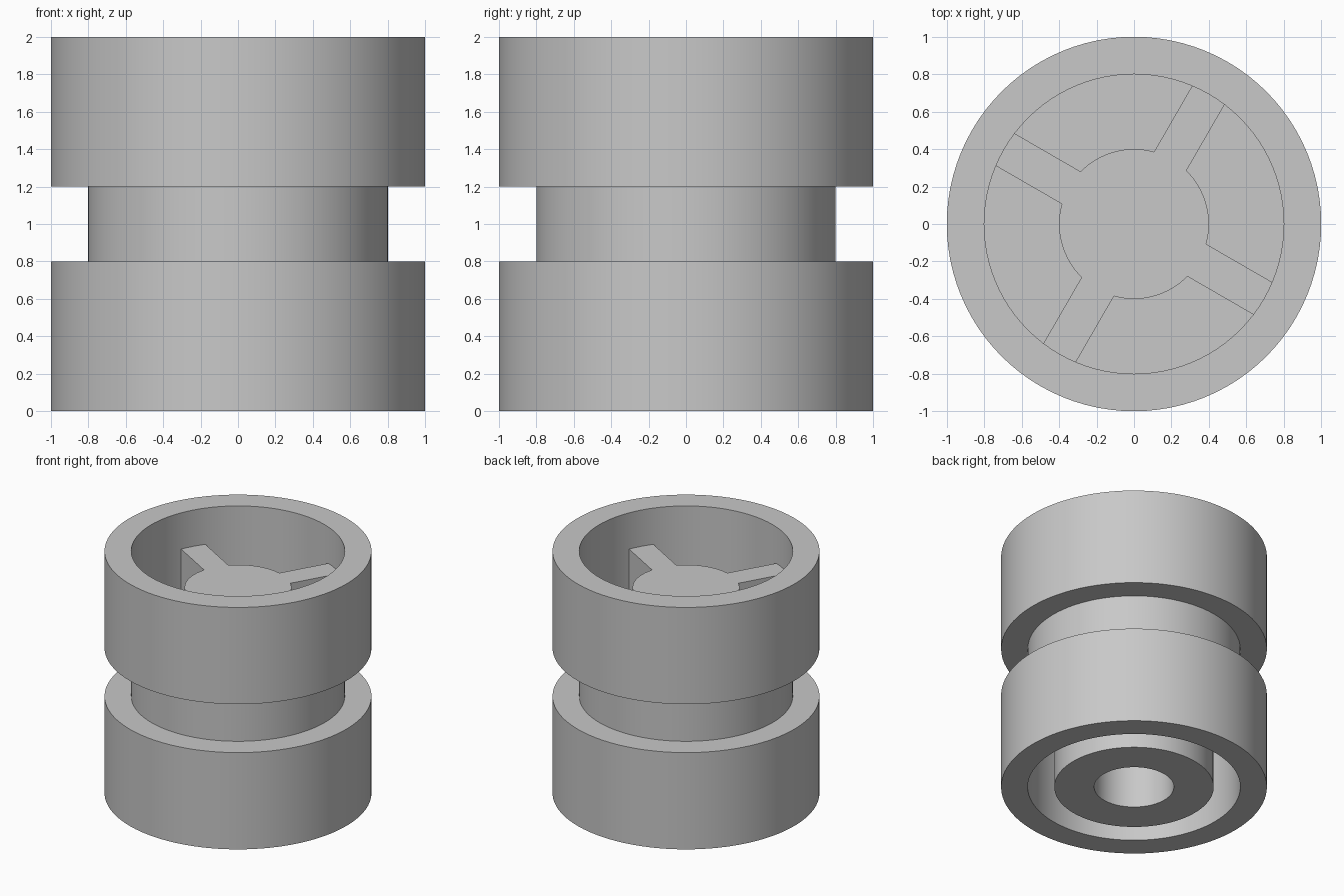
import bpy
import bmesh
from math import cos, sin, pi, radians
from mathutils import Matrix, Vector

cube = bpy.data.objects.get("Cube")
if cube:
    bpy.data.objects.remove(cube, do_unlink=True)

SIDES = 96
FLOOR, HUB_TOP = 1.2, 1.7

# One plain grey for the whole model
grey = bpy.data.materials.new("light grey")
grey.use_nodes = True
colour = (0.58, 0.58, 0.58, 1)
grey.diffuse_color = colour
grey.node_tree.nodes["Principled BSDF"].inputs["Base Color"].default_value = colour


def add_object(name, bm):
    mesh = bpy.data.meshes.new(name)
    bm.to_mesh(mesh)
    bm.free()
    mesh.materials.append(grey)
    obj = bpy.data.objects.new(name, mesh)
    bpy.context.collection.objects.link(obj)
    return obj


def lathe(name, profile):
    """Turn (radius, height) points round z; the two ends are closed flat."""
    bm = bmesh.new()
    rings = []
    for r, z in profile:
        angles = [2 * pi * i / SIDES for i in range(SIDES)]
        rings.append([bm.verts.new((r * cos(a), r * sin(a), z)) for a in angles])
    for low, high in zip(rings, rings[1:]):
        for i in range(SIDES):
            j = (i + 1) % SIDES
            bm.faces.new((low[i], low[j], high[j], high[i]))
    bm.faces.new(rings[0])
    bm.faces.new(rings[-1])
    bmesh.ops.recalc_face_normals(bm, faces=bm.faces)
    return add_object(name, bm)


# Grooved body: hub, upper cup, waist, lower cup and bored centre tube
body = lathe("grooved_body", [
    (0.4, HUB_TOP), (0.4, FLOOR), (0.8, FLOOR),
    (0.8, 2), (1, 2), (1, FLOOR), (0.8, FLOOR),
    (0.8, 0.8), (1, 0.8), (1, 0), (0.8, 0),
    (0.8, 0.8), (0.6, 0.8), (0.6, 0), (0.3, 0), (0.3, 0.8),
])
bpy.ops.object.select_all(action="DESELECT")
body.select_set(True)
bpy.context.view_layer.objects.active = body
bpy.ops.object.shade_smooth_by_angle(angle=radians(30))

# Four spokes from the hub to the cup wall
for n in range(4):
    bm = bmesh.new()
    inner, outer = 0.388, 0.8
    size = Matrix.Diagonal((outer - inner, 0.2, HUB_TOP - FLOOR, 1))
    place = Matrix.Translation(Vector(((inner + outer) / 2, 0, (FLOOR + HUB_TOP) / 2)))
    turn = Matrix.Rotation(radians(60 + 90 * n), 4, "Z")
    bmesh.ops.create_cube(bm, size=1, matrix=turn @ place @ size)
    add_object(f"spoke_{n + 1}", bm)
